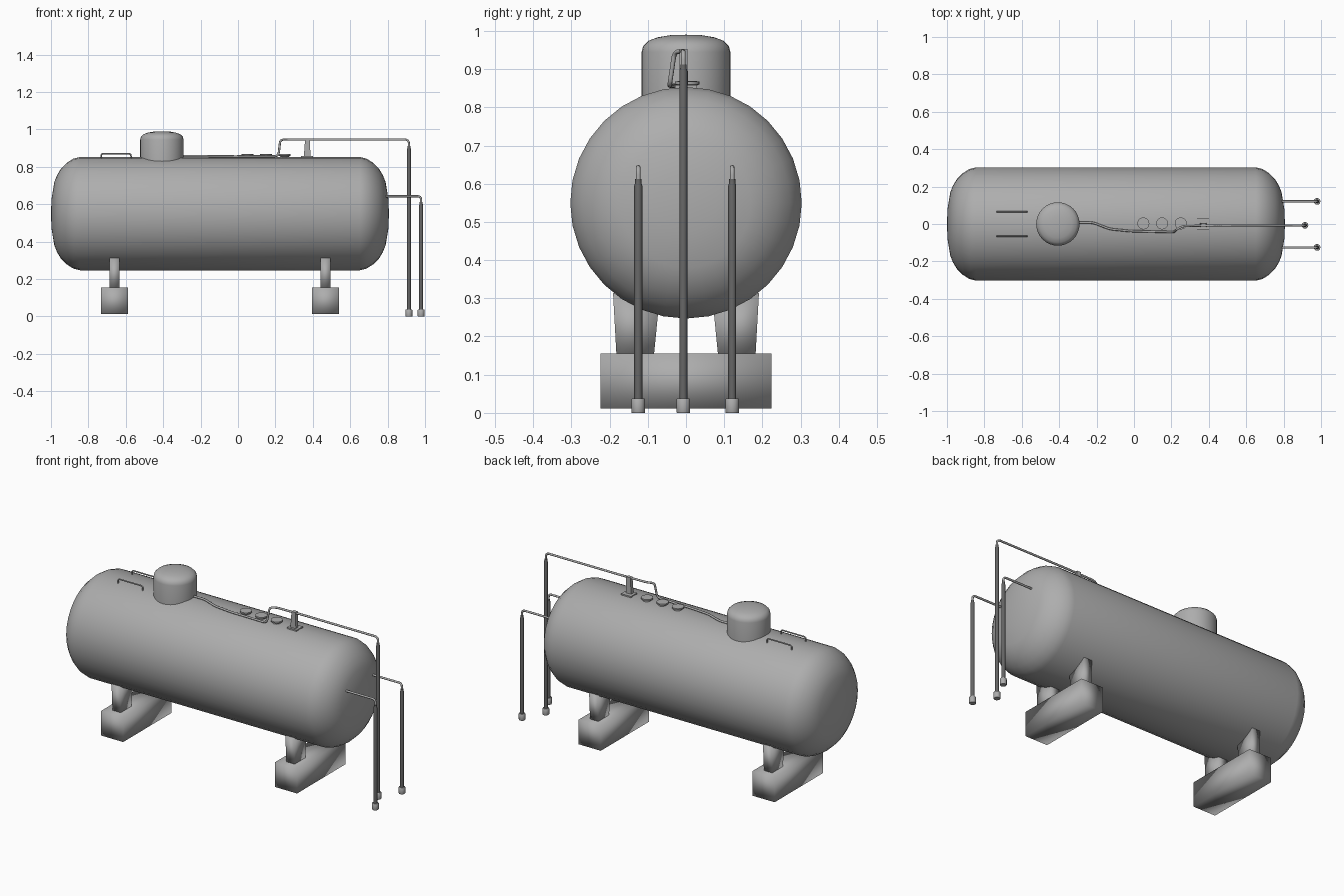
import bpy, bmesh, math
from mathutils import Vector, Matrix

if "Cube" in bpy.data.objects:
    bpy.data.objects.remove(bpy.data.objects["Cube"])


def material(name, v):
    m = bpy.data.materials.new(name)
    m.diffuse_color = (v, v, v, 1)
    m.use_nodes = True
    m.node_tree.nodes["Principled BSDF"].inputs["Base Color"].default_value = m.diffuse_color
    return m


PAINT = material('grey_paint', 0.42)
DARK = material('dark_pipe', 0.13)


def select(ob, mat):
    bpy.context.collection.objects.link(ob)
    ob.data.materials.append(mat)
    bpy.ops.object.select_all(action='DESELECT')
    ob.select_set(True)
    bpy.context.view_layer.objects.active = ob


def finish(name, bm, smooth, mat=PAINT):
    me = bpy.data.meshes.new(name)
    bmesh.ops.recalc_face_normals(bm, faces=bm.faces)
    bm.to_mesh(me)
    bm.free()
    select(bpy.data.objects.new(name, me), mat)
    bpy.ops.object.shade_smooth_by_angle(angle=math.radians(smooth))


def lathe(name, profile, origin, axis='Z', sides=24, smooth=40, mat=PAINT):
    """Revolve (radius, height) points around an axis."""
    bm = bmesh.new()
    vs = [bm.verts.new((r, 0, h)) for r, h in profile]
    edges = [bm.edges.new(p) for p in zip(vs, vs[1:])]
    bmesh.ops.spin(bm, geom=vs + edges, cent=(0, 0, 0), axis=(0, 0, 1),
                   angle=math.tau, steps=sides, use_merge=True)
    bmesh.ops.remove_doubles(bm, verts=bm.verts, dist=1e-5)
    if axis == 'X':
        bm.transform(Matrix.Rotation(math.pi / 2, 4, 'Y'))
    bm.transform(Matrix.Translation(origin))
    finish(name, bm, smooth, mat)


def prism(name, bottom, top, smooth=30):
    """Six-sided solid from four bottom and four top corners."""
    bm = bmesh.new()
    a = [bm.verts.new(p) for p in bottom]
    b = [bm.verts.new(p) for p in top]
    bm.faces.new(a)
    bm.faces.new(b)
    for i in range(4):
        j = (i + 1) % 4
        bm.faces.new((a[i], a[j], b[j], b[i]))
    finish(name, bm, smooth)


def rect(x0, x1, y0, y1, z):
    return [(x0, y0, z), (x1, y0, z), (x1, y1, z), (x0, y1, z)]


def pipe(name, points, radius, bend=0.02, mat=PAINT):
    """Round tube along a path with rounded corners."""
    pts = [Vector(p) for p in points]
    path = [pts[0]]
    for a, p, b in zip(pts, pts[1:], pts[2:]):
        d = min(bend, (a - p).length * 0.45, (b - p).length * 0.45)
        s, e = p + (a - p).normalized() * d, p + (b - p).normalized() * d
        for i in range(5):
            t = i / 4
            path.append(s * (1 - t) ** 2 + p * 2 * t * (1 - t) + e * t * t)
    path.append(pts[-1])
    cu = bpy.data.curves.new(name, 'CURVE')
    cu.dimensions = '3D'
    cu.bevel_depth = radius
    cu.bevel_resolution = 2
    cu.use_fill_caps = True
    sp = cu.splines.new('POLY')
    sp.points.add(len(path) - 1)
    for q, p in zip(sp.points, path):
        q.co = (*p, 1)
    select(bpy.data.objects.new(name, cu), mat)
    bpy.ops.object.convert(target='MESH')
    bpy.ops.object.shade_smooth_by_angle(angle=math.radians(50))


# Tank shell with shallow domed ends
end = [(0, 0), (0.08, 0.003), (0.17, 0.018), (0.205, 0.032), (0.24, 0.053),
       (0.272, 0.085), (0.294, 0.12), (0.303, 0.155)]
left, right = -1.0, 0.807
shell = [(r, left + d) for r, d in end] + [(r, right - d) for r, d in reversed(end)]
lathe('tank_shell', shell, (0, 0, 0.55), 'X', 32, 50)

# Valve dome on top
lathe('valve_dome', [(0.116, 0.81), (0.116, 0.945), (0.112, 0.961), (0.099, 0.974),
                     (0.075, 0.983), (0.04, 0.989), (0, 0.99)], (-0.407, 0, 0), sides=32)

# Lifting handles
for s, side in ((-1, 'front'), (1, 'back')):
    y = s * 0.065
    pipe(side + '_handle', [(-0.732, y, 0.84), (-0.732, y, 0.87),
                            (-0.572, y, 0.87), (-0.572, y, 0.84)], 0.004, 0.012)

# Footing blocks (softly shaded) and tapered legs
for x, end_name in ((-0.66, 'left'), (0.468, 'right')):
    prism(end_name + '_footing', rect(x - 0.072, x + 0.072, -0.224, 0.224, 0.012),
          rect(x - 0.072, x + 0.072, -0.224, 0.224, 0.156), smooth=180)
    for s, side in ((-1, 'front'), (1, 'back')):
        top = [(x + dx, s * y, z) for dx, y, z in
               ((-0.027, 0.073, 0.262), (0.027, 0.073, 0.262),
                (0.027, 0.191, 0.314), (-0.027, 0.191, 0.314))]
        bottom = [(x + dx, s * y, 0.15) for dx, y in
                  ((-0.027, 0.084), (0.027, 0.084), (0.027, 0.182), (-0.027, 0.182))]
        prism(f'{end_name}_{side}_leg', bottom, top, smooth=180)

# Round fittings along the top
for i, x in enumerate((0.05, 0.15, 0.25)):
    lathe(f'top_fitting_{i + 1}', [(0, 0.84), (0.024, 0.84), (0.024, 0.856), (0.032, 0.86),
                                   (0.032, 0.868), (0, 0.869)], (x, 0.003, 0), sides=20)

# Vent pipe support: base plate and tapered post
prism('support_plate', rect(0.337, 0.401, -0.029, 0.029, 0.847),
      rect(0.337, 0.401, -0.029, 0.029, 0.858))
prism('support_post', rect(0.352, 0.387, -0.017, 0.005, 0.855),
      rect(0.359, 0.385, -0.017, 0.004, 0.952))

# Top line from the dome, along the tank, up and over to the riser
pipe('top_line', [(-0.31, 0.008, 0.858), (-0.22, 0.008, 0.858), (-0.13, -0.027, 0.857),
                  (-0.02, -0.038, 0.856), (0.216, -0.043, 0.857), (0.226, -0.03, 0.945),
                  (0.26, -0.011, 0.946), (0.45, -0.007, 0.946), (0.914, -0.007, 0.946),
                  (0.914, -0.007, 0.88)], 0.006, 0.022)

# End outlet lines
for s, side in ((-1, 'front'), (1, 'back')):
    y = s * 0.123 - 0.002
    pipe(side + '_outlet_line', [(0.76, y, 0.643), (0.979, y, 0.643), (0.979, y, 0.58)], 0.006)

# Vertical risers with foot caps
for name, x, y, h in (('middle_riser', 0.914, -0.007, 0.9),
                      ('front_riser', 0.979, -0.125, 0.6),
                      ('back_riser', 0.979, 0.121, 0.6)):
    lathe(name, [(0, 0.01), (0.0105, 0.01), (0.0105, h - 0.005), (0.008, h + 0.003),
                 (0.008, h + 0.012), (0, h + 0.012)], (x, y, 0), sides=12, mat=DARK)
    lathe(name + '_foot', [(0, 0), (0.017, 0), (0.018, 0.002), (0.018, 0.035),
                           (0.016, 0.038), (0, 0.038)], (x, y, 0), sides=12)
